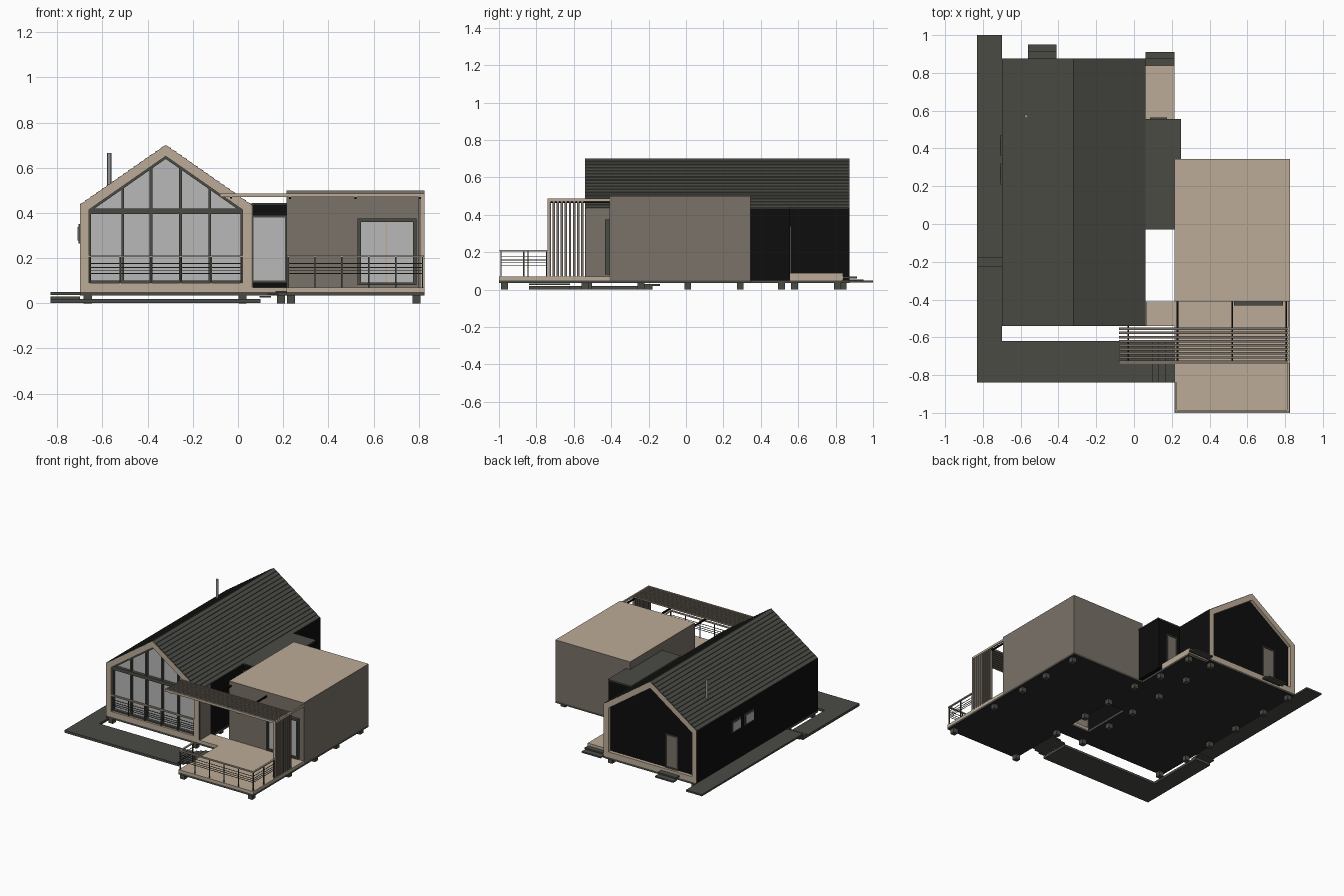
import bpy, bmesh, math

if "Cube" in bpy.data.objects:
    bpy.data.objects.remove(bpy.data.objects["Cube"], do_unlink=True)


def material(name, red, green, blue):
    mat = bpy.data.materials.new(name)
    mat.use_nodes = True
    colour = (red, green, blue, 1)
    mat.diffuse_color = colour
    for node in mat.node_tree.nodes:
        if node.type == 'BSDF_PRINCIPLED':
            node.inputs["Base Color"].default_value = colour
    return mat


tan = material("pale timber", .5, .41, .31)
brown = material("weathered cladding", .195, .168, .138)
dark = material("dark grey metal", .07, .07, .06)
black = material("black cladding", .004, .004, .004)
glass = material("pale glass", .48, .48, .48)
steel = material("chimney steel", .3, .3, .3)
under = material("underside", .025, .025, .025)


def finish(name, bm, mats, rule=None):
    bmesh.ops.recalc_face_normals(bm, faces=bm.faces)
    if rule:
        for face in bm.faces:
            face.material_index = rule(face)
    mesh = bpy.data.meshes.new(name)
    bm.to_mesh(mesh)
    bm.free()
    for mat in mats:
        mesh.materials.append(mat)
    obj = bpy.data.objects.new(name, mesh)
    bpy.context.collection.objects.link(obj)
    return obj


def add_prism(bm, profile, front, back):
    """Extrude an (x, z) profile along y."""
    a = [bm.verts.new((x, front, z)) for x, z in profile]
    b = [bm.verts.new((x, back, z)) for x, z in profile]
    bm.faces.new(a)
    bm.faces.new(b[::-1])
    for i in range(len(a)):
        j = (i + 1) % len(a)
        bm.faces.new((a[i], b[i], b[j], a[j]))


def boxes(name, mats, blocks, rule=None):
    """Blocks are (x0, x1, y0, y1, z0, z1)."""
    bm = bmesh.new()
    for x0, x1, y0, y1, z0, z1 in blocks:
        add_prism(bm, [(x0, z0), (x1, z0), (x1, z1), (x0, z1)], y0, y1)
    return finish(name, bm, mats if isinstance(mats, list) else [mats], rule)


# Main dimensions
MID, HALF, EAVE, RIDGE, BASE = -.32, .38, .435, .70, .05
LEFT, RIGHT = MID - HALF, MID + HALF
FRONT, BACK = -.54, .875
SLOPE = (RIDGE - EAVE) / HALF
BOX_L, BOX_R, BOX_F, BOX_B = .215, .825, -.41, .345
LINK_F, LINK_B, LINK_R = -.03, .555, .25
DECK_TOP = .07


def roof_z(x, drop=0):
    return RIDGE - 1.22 * drop - SLOPE * abs(x - MID)


def gable(inset):
    l, r = LEFT + inset, RIGHT - inset
    low = BASE + inset
    return [(l, low), (r, low), (r, roof_z(r, inset)),
            (MID, roof_z(MID, inset)), (l, roof_z(l, inset))]


def gable_ring(name, outer, inner, front, back, mats, rule=None):
    bm = bmesh.new()
    loops = [[bm.verts.new((x, y, z)) for x, z in gable(d)]
             for d, y in ((outer, front), (outer, back), (inner, back), (inner, front))]
    for k in range(4):
        a, b = loops[k], loops[(k + 1) % 4]
        for i in range(5):
            j = (i + 1) % 5
            bm.faces.new((a[i], a[j], b[j], b[i]))
    return finish(name, bm, mats, rule)


# Gabled shell: timber rims, metal roof, black side walls
def shell_rule(face):
    n, c = face.normal, face.calc_center_median()
    if abs(n.y) > .5:
        return 0
    if n.z > .5 and c.z > EAVE:
        return 1
    outside = c.x < LEFT + .01 or c.x > RIGHT - .01
    return 2 if outside and abs(n.x) > .9 else 0


gable_ring("gable_shell", 0, .04, FRONT, BACK, [tan, dark, black], shell_rule)

# Overlapping roof strips parallel to the ridge
bm = bmesh.new()
COUNT = 16
for side in (-1, 1):
    for i in range(COUNT):
        top = MID + side * HALF * i / COUNT
        low = MID + side * HALF * (i + 1) / COUNT
        add_prism(bm, [(top, roof_z(top)), (low, roof_z(low) + .004),
                       (low, roof_z(low))], FRONT + .005, BACK - .005)
finish("roof_strips", bm, [dark])

# Front glazing with mullions and transom
bm = bmesh.new()
add_prism(bm, gable(.04), FRONT + .035, FRONT + .045)
finish("gable_glass", bm, [glass])
gable_ring("glazing_frame", .04, .05, FRONT + .015, FRONT + .04, [dark])
bars = [(x - .006, x + .006, FRONT + .015, FRONT + .04, .09, roof_z(x, .045))
        for x in (-.51, -.385, -.255, -.125)]
bars.append((LEFT + .04, RIGHT - .04, FRONT + .012, FRONT + .04, .395, .42))
boxes("glazing_bars", dark, bars)

# Back wall
bm = bmesh.new()
add_prism(bm, gable(.04), BACK - .04, BACK - .025)
finish("back_wall", bm, [black])


def door(name, x0, x1, y, z0, z1):
    rim = .01
    boxes(name + "_frame", tan if name == "none" else dark,
          [(x0, x0 + rim, y, y + .01, z0, z1), (x1 - rim, x1, y, y + .01, z0, z1),
           (x0, x1, y, y + .01, z1 - rim, z1), (x0, x1, y, y + .01, z0, z0 + rim)])
    boxes(name + "_leaf", brown, [(x0 + rim, x1 - rim, y, y + .005, z0 + rim, z1 - rim)])


door("back_door", -.535, -.43, BACK - .026, .09, .34)
door("link_door", .085, .175, LINK_B, .09, .34)

# Small side windows
for name, y in (("rear_side_window", .36), ("fore_side_window", .21)):
    boxes(name + "_frame", dark, [(LEFT - .007, LEFT, y, y + .11, .265, .35)])
    boxes(name + "_glass", glass, [(LEFT - .01, LEFT, y + .012, y + .098, .277, .338)])

# Brown cladding on the inner side beside the entrance
boxes("entry_side_panel", brown, [(RIGHT, RIGHT + .006, FRONT + .003, BOX_F, DECK_TOP, EAVE)])

# Chimney
bpy.ops.mesh.primitive_cylinder_add(vertices=16, radius=.009, depth=.185, location=(-.57, .57, .573))
chimney = bpy.context.object
chimney.name = "chimney"
chimney.data.materials.append(steel)
bpy.ops.object.shade_smooth_by_angle()

# Link between the two volumes
boxes("link_walls", black, [(RIGHT, LINK_R - .005, LINK_F + .01, LINK_B, BASE, EAVE)])
boxes("link_roof", dark, [(RIGHT, LINK_R, LINK_F, LINK_B, EAVE, EAVE + .008)])
boxes("link_frame", dark, [(RIGHT, BOX_L, LINK_F + .003, LINK_F + .01, .09, .39)])
boxes("link_glass", glass, [(RIGHT + .008, BOX_L - .008, LINK_F, LINK_F + .01, .1, .38)])

# Flat-roofed box volume
boxes("box_volume", [brown, tan], [(BOX_L, BOX_R, BOX_F, BOX_B, BASE, .5)],
      lambda face: int(face.normal.z > .5))
boxes("box_window_frame", dark,
      [(.53, .545, BOX_F - .022, BOX_F, .08, .375), (.775, .79, BOX_F - .022, BOX_F, .08, .375),
       (.53, .79, BOX_F - .022, BOX_F, .36, .375), (.53, .79, BOX_F - .022, BOX_F, .08, .093)])
boxes("box_window_glass", glass, [(.545, .775, BOX_F - .009, BOX_F, .093, .36)])
boxes("box_window_mullion", tan, [(.653, .659, BOX_F - .014, BOX_F, .093, .36)])

# Floor base and feet
EDGE = .035
boxes("floor_base", [dark, under],
      [(LEFT, RIGHT, FRONT, BACK, EDGE, BASE), (RIGHT, BOX_L, LINK_F, BACK - .04, EDGE, BASE),
       (RIGHT, BOX_L, FRONT, BOX_F, EDGE, BASE), (BOX_L, BOX_R, -1, BOX_B, EDGE, BASE)],
      lambda face: int(face.normal.z < -.5))
feet = [(x, y) for x in (-.665, .02) for y in (-.52, -.24, .01, .29, .58, .84)]
feet += [(x, y) for x in (.235, .79) for y in (-.97, -.54, -.24, .01, .29)]
feet += [(.19, .51), (.19, .81)]
boxes("feet", dark, [(x - .018, x + .018, y - .018, y + .018, 0, EDGE) for x, y in feet])

# Decks and landing
boxes("deck", tan, [(BOX_L, BOX_R, -1, BOX_F, BASE, DECK_TOP), (RIGHT, BOX_L, FRONT, BOX_F, BASE, DECK_TOP)])
boxes("back_landing", tan, [(RIGHT, BOX_L, LINK_B, .84, BASE, .09)])
boxes("back_steps", dark, [(RIGHT, BOX_L, .83, .875, .06, .07), (RIGHT, BOX_L, .865, .91, .045, .055),
                           (-.56, -.41, BACK, .915, .06, .07), (-.56, -.41, .905, .95, .045, .055)])

# Ground paths and treads
boxes("paths", dark, [(-.83, .1, -.84, -.62, .002, .02), (-.83, LEFT, -.62, -.18, .002, .02),
                      (-.83, LEFT, -.225, -.14, .02, .03), (-.83, LEFT, -.18, 1, .037, .05)])
boxes("deck_steps", dark, [(x, x + .05, -.84, -.62, z, z + .008)
                           for x, z in ((.095, .025), (.13, .036), (.167, .047))])

# Pergola roof slats, posts and slatted side screen
PER_F, PER_B, SLATS = -.735, FRONT, 9
pitch = (PER_B - PER_F) / SLATS
rows = [PER_F + pitch * i for i in range(SLATS)]
boxes("pergola_slats", brown, [(-.08, .815, y, y + .6 * pitch, .472, .485) for y in rows])
boxes("pergola_fascia", tan, [(-.08, BOX_R, PER_F - .005, PER_F, .47, .487),
                              (.815, BOX_R, PER_F, BOX_F, .472, .487)])
boxes("pergola_beams", black, [(x - .005, x + .005, PER_F, BOX_F, .462, .472) for x in (.23, .52, .806)])
boxes("pergola_left_ties", black, [(-.035, -.027, PER_F, PER_B, .464, .472)])
boxes("screen_slats", brown, [(.8, .822, y, y + .6 * pitch, DECK_TOP, .472) for y in rows])
boxes("screen_front_post", tan, [(.81, BOX_R, PER_F - .005, PER_F + .005, DECK_TOP, .472)])

# Railings: a pale handrail, thin wires and posts
WIRES = (.13, .143, .157, .175)
T = .003


def railing(name, start, end, low, posts):
    (x0, y0), (x1, y1) = start, end
    boxes(name + "_handrail", tan, [(x0 - .006, x1 + .006, y0 - .006, y1 + .006, .204, .212)])
    parts = [(x0 - T / 2, x1 + T / 2, y0 - T / 2, y1 + T / 2, z, z + T) for z in WIRES]
    for i in range(posts + 1):
        t = i / posts
        x, y = x0 + (x1 - x0) * t, y0 + (y1 - y0) * t
        parts.append((x - T, x + T, y - T, y + T, low, .205))
    boxes(name + "_wires", dark, parts)


railing("deck_front_rail", (.222, -.99), (.817, -.99), DECK_TOP, 5)
railing("deck_left_rail", (.222, -.99), (.222, -.845), DECK_TOP, 1)
railing("deck_right_rail", (.817, -.99), (.817, -.745), DECK_TOP, 2)
railing("glazing_rail", (LEFT + .045, FRONT + .006), (RIGHT - .045, FRONT + .006), .09, 5)
